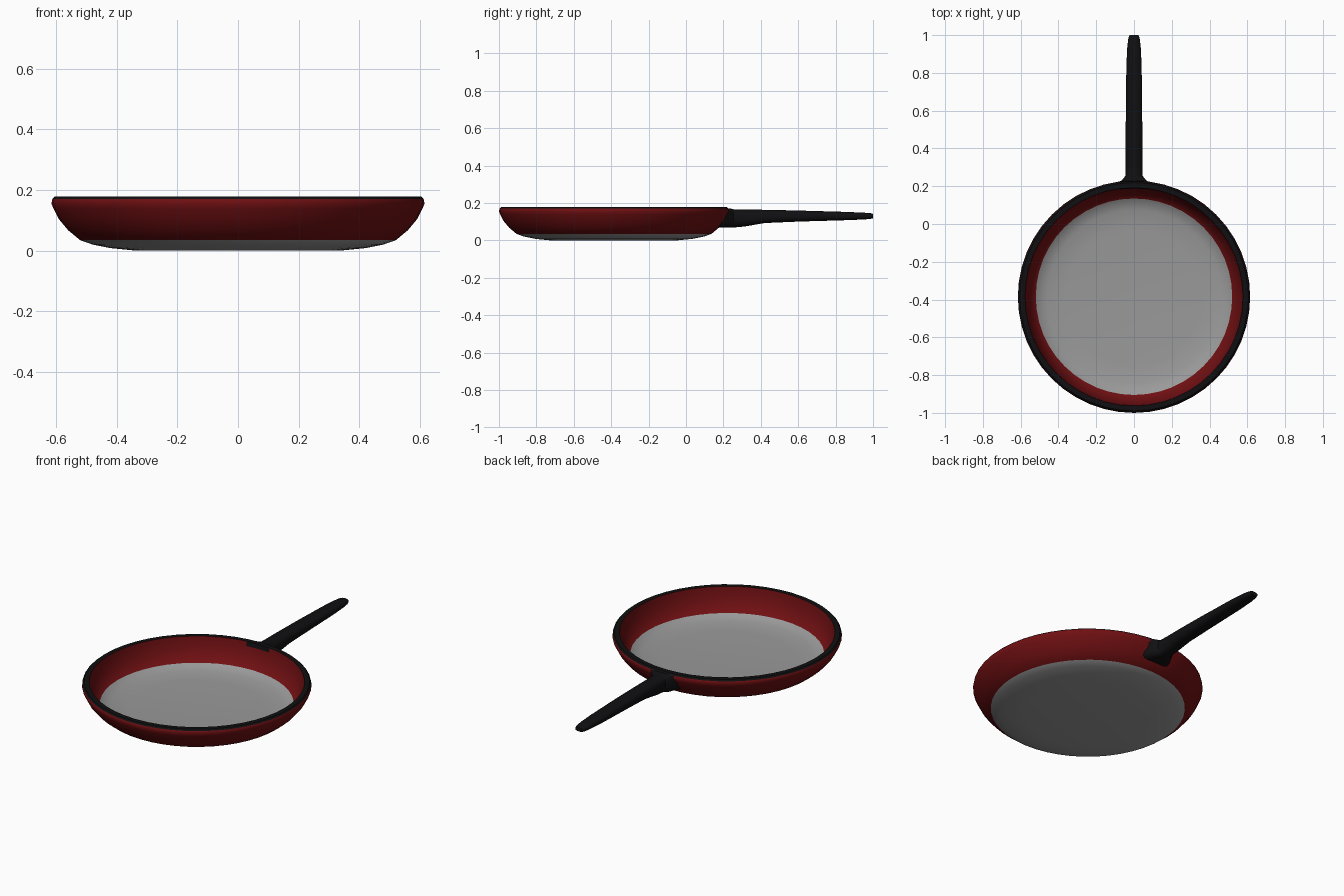
import bpy, bmesh
from math import sin, cos, pi, sqrt, copysign, radians

if "Cube" in bpy.data.objects:
    bpy.data.objects.remove(bpy.data.objects["Cube"], do_unlink=True)

CENTRE_Y = -0.385
SEGMENTS = 48


def make_material(name, colour):
    mat = bpy.data.materials.new(name)
    mat.use_nodes = True
    mat.diffuse_color = (*colour, 1)
    bsdf = mat.node_tree.nodes["Principled BSDF"]
    bsdf.inputs["Base Color"].default_value = (*colour, 1)
    bsdf.inputs["Roughness"].default_value = 0.6
    return mat


GREY = make_material("grey metal", (0.32, 0.32, 0.32))
RED = make_material("dark red enamel", (0.16, 0.005, 0.006))
BLACK = make_material("black plastic", (0.005, 0.005, 0.006))


def finish(name, bm, mats, angle):
    bmesh.ops.recalc_face_normals(bm, faces=bm.faces)
    mesh = bpy.data.meshes.new(name)
    bm.to_mesh(mesh)
    bm.free()
    for mat in mats:
        mesh.materials.append(mat)
    obj = bpy.data.objects.new(name, mesh)
    bpy.context.collection.objects.link(obj)
    bpy.ops.object.select_all(action="DESELECT")
    obj.select_set(True)
    bpy.context.view_layer.objects.active = obj
    bpy.ops.object.shade_smooth_by_angle(angle=radians(angle))
    return obj


def bridge(bm, low, high):
    n = len(low)
    return [bm.faces.new((low[i], low[(i + 1) % n], high[(i + 1) % n], high[i]))
            for i in range(n)]


# Pan body: radius, height and colour of the band that ends at each point
profile = [
    (0.34, 0.0, 0), (0.42, 0.008, 0), (0.48, 0.02, 0), (0.52, 0.034, 0),
    (0.56, 0.067, 1), (0.59, 0.103, 1), (0.608, 0.138, 1), (0.615, 0.155, 1),
    (0.612, 0.17, 1), (0.604, 0.178, 2), (0.577, 0.178, 2),
    (0.573, 0.152, 1), (0.562, 0.11, 1), (0.545, 0.077, 1), (0.52, 0.047, 1),
    (0.46, 0.028, 0), (0.36, 0.02, 0),
]
bm = bmesh.new()
rings = []
for radius, z, _ in profile:
    rings.append([bm.verts.new((radius * sin(2 * pi * i / SEGMENTS),
                                CENTRE_Y + radius * cos(2 * pi * i / SEGMENTS), z))
                  for i in range(SEGMENTS)])
for k in range(1, len(rings)):
    for face in bridge(bm, rings[k - 1], rings[k]):
        face.material_index = profile[k][2]
        # Black mounting patch inside the wall, behind the handle
        mid = face.calc_center_median()
        if profile[k][:2] == (0.573, 0.152) and mid.y > 0 and abs(mid.x) < 0.07:
            face.material_index = 2
bm.faces.new(rings[0])
bm.faces.new(rings[-1])
finish("pan_body", bm, [GREY, RED, BLACK], 40)


# Handle: rounded sections of y, half width, bottom and top
def wall_y(x, z):
    radius = 0.56 + 0.6 * (z - 0.067)
    return CENTRE_Y + sqrt(radius ** 2 - x ** 2) - 0.008


sections = [
    (None, 0.1, 0.068, 0.172), (0.232, 0.064, 0.068, 0.172),
    (0.255, 0.046, 0.068, 0.167), (0.31, 0.045, 0.073, 0.166),
    (0.42, 0.045, 0.092, 0.164), (0.6, 0.044, 0.1, 0.16),
    (0.84, 0.041, 0.107, 0.153), (0.94, 0.036, 0.111, 0.149),
    (0.985, 0.03, 0.114, 0.146), (1.0, 0.024, 0.118, 0.142),
]
bm = bmesh.new()
SIDES = 16
rings = []
for y, half, low, high in sections:
    power = 0.45 if y is None or y < 0.25 else 0.75
    ring = []
    for i in range(SIDES):
        a = 2 * pi * (i + 0.5) / SIDES
        x = half * copysign(abs(cos(a)) ** power, cos(a))
        z = (low + high) / 2 + (high - low) / 2 * copysign(abs(sin(a)) ** power, sin(a))
        ring.append(bm.verts.new((x, wall_y(x, z) if y is None else y, z)))
    rings.append(ring)
for low, high in zip(rings, rings[1:]):
    bridge(bm, low, high)
bm.faces.new(rings[0])
bm.faces.new(rings[-1])
finish("handle", bm, [BLACK], 35)
